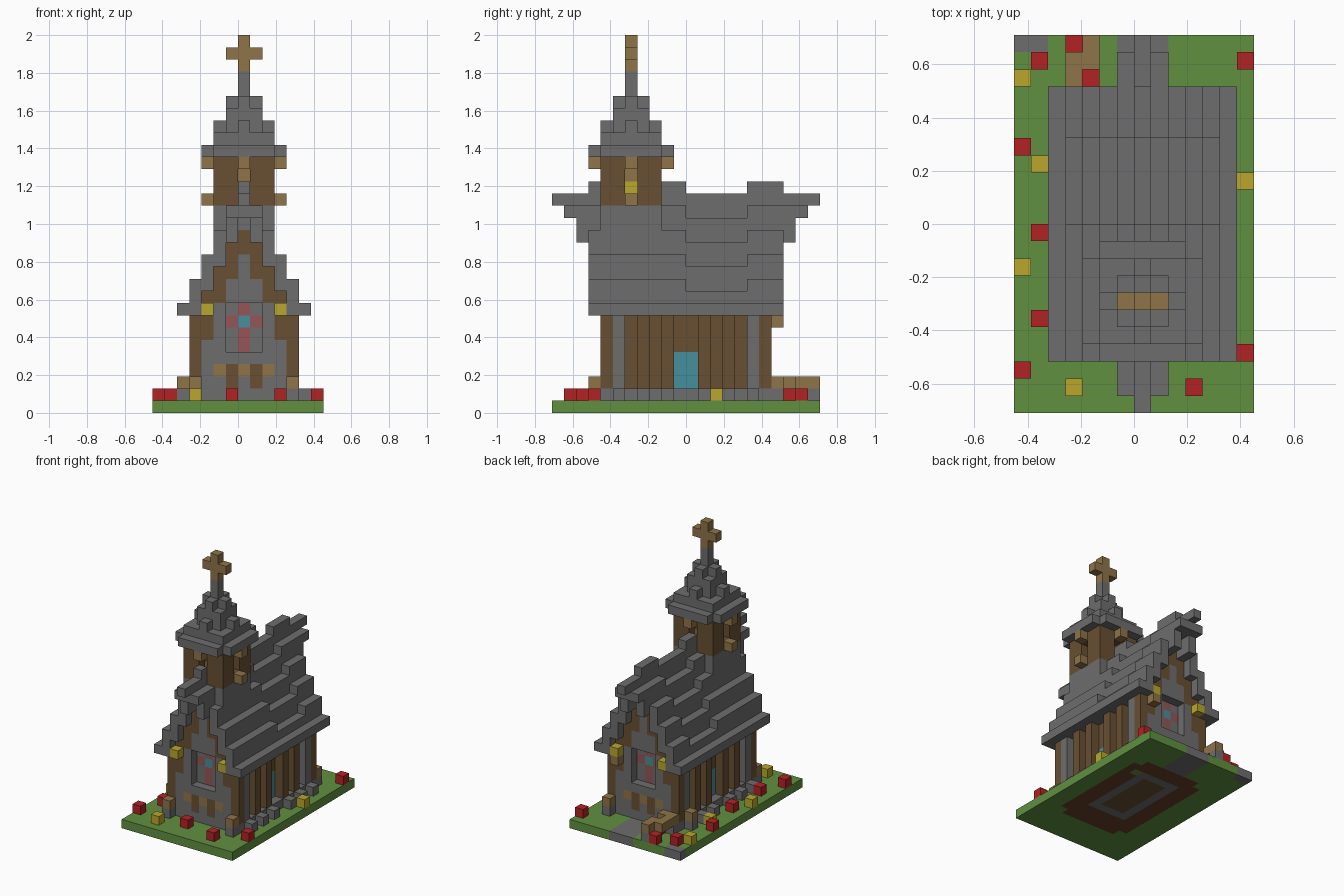
import bpy
from mathutils import Vector

if "Cube" in bpy.data.objects:
    bpy.data.objects.remove(bpy.data.objects["Cube"], do_unlink=True)

U = 2 / 31                      # size of one block
NX, NY = 14, 22                 # plot size in blocks
MID, LAST = 7, NY - 1           # middle column of the church, last row

COLORS = {
    "stone": (0.155, 0.155, 0.155),
    "grass": (0.117, 0.28, 0.051),
    "dark_wood": (0.14, 0.08, 0.032),
    "light_wood": (0.275, 0.174, 0.065),
    "red": (0.45, 0.016, 0.018),
    "yellow": (0.49, 0.39, 0.027),
    "teal_glass": (0.06, 0.28, 0.33),
    "rose_glass": (0.30, 0.09, 0.09),
    "soil": (0.13, 0.05, 0.02),
}
NAMES = list(COLORS)
MATERIALS = []
for name, rgb in COLORS.items():
    mat = bpy.data.materials.new(name)
    mat.use_nodes = True
    mat.diffuse_color = (*rgb, 1)
    bsdf = next(n for n in mat.node_tree.nodes if n.type == "BSDF_PRINCIPLED")
    bsdf.inputs["Base Color"].default_value = (*rgb, 1)
    bsdf.inputs["Roughness"].default_value = 0.9
    MATERIALS.append(mat)

cells = {}                      # block position -> (part, colour)


def span(v):
    return range(v[0], v[1] + 1) if isinstance(v, tuple) else (v,)


def fill(part, color, x, y, z):
    """Fill an inclusive range of blocks."""
    for i in span(x):
        for j in span(y):
            for k in span(z):
                cells[i, j, k] = (part, color)


def clear(x, y, z):
    for i in span(x):
        for j in span(y):
            for k in span(z):
                cells.pop((i, j, k), None)


def both(part, color, d, y, z):
    """Fill at the same distance left and right of the middle."""
    for s in (-1, 1):
        fill(part, color, MID + s * d, y, z)


# Ground, with the church footings and paths let into it
fill("ground", "grass", (0, NX - 1), (0, LAST), 0)
fill("ground", "soil", (3, 11), (4, 17), 0)
for corner in ((3, 4), (11, 4), (3, 17), (11, 17), (10, 15)):
    fill("ground", "grass", *corner, 0)
fill("ground", "stone", (5, 9), (7, 15), 0)
fill("ground", "dark_wood", (6, 8), (8, 14), 0)
fill("ground", "stone", (6, 8), (18, LAST), 0)
fill("ground", "stone", (0, 1), LAST, 0)

# Stone base with loose stones along the sides
fill("base", "stone", (3, 11), (4, 17), 1)
for j in (5, 7, 9, 12, 14, 16):
    both("base", "stone", 5, j, 1)

# Side walls: recessed boards, projecting posts, stone posts and a window
both("side_walls", "dark_wood", 3, (4, 17), (2, 7))
for j in (4, 7, 9, 12, 14, 17):
    both("side_walls", "dark_wood", 4, j, (2, 7))
for j in (5, 16):
    both("side_walls", "stone", 4, j, (2, 7))
both("side_windows", "teal_glass", 3, (10, 11), (2, 4))

# Stepped roof, one block lower between the ends
for d in range(6):
    top = 18 - 2 * d
    low = max(8, top - 2)
    for y, drop in (((3, 10), 0), ((11, 15), 1), ((16, 18), 0)):
        both("roof", "stone", d, y, (low, max(8, top - drop)))


def gable(flip):
    """One end wall; flip puts it at the back."""
    def row(j):
        return LAST - j if flip else j

    wall, front = row(4), row(3)
    # stone wall under stepped wooden rafters
    for d, top in enumerate((12, 10, 8, 8)):
        both("gable_wall", "stone", d, wall, (2, top))
    both("gable_wall", "dark_wood", 3, wall, (6, 7))
    for d, z in enumerate(((13, 15), (11, 13), (9, 11), 9)):
        both("gable_rafters", "dark_wood", d, wall, z)
    # recessed cross-shaped window
    clear((6, 8), wall, (5, 8))
    fill("gable_window", "stone", (6, 8), row(5), (5, 8))
    fill("gable_window", "rose_glass", MID, row(5), (5, 8))
    fill("gable_window", "rose_glass", (6, 8), row(5), 7)
    fill("gable_window", "teal_glass", MID, row(5), 7)
    # doors and their trim
    both("doors", "dark_wood", 1, wall, (2, 3))
    both("doors", "light_wood", 2, wall, 3)
    fill("doors", "light_wood", MID, wall, 3)
    # lanterns under the eaves and wooden posts on stones
    both("lanterns", "yellow", 3, front, 8)
    both("corner_posts", "stone", 4, front, 1)
    both("corner_posts", "light_wood", 4, front, 2)
    # ridge reaching outward
    for j in (0, 1, 2):
        fill("roof", "stone", MID, row(j), 17)
    for j in (1, 2):
        fill("roof", "stone", (6, 8), row(j), 16)
    both("roof", "stone", 1, row(2), (14, 15))


gable(False)
gable(True)
fill("beam_end", "light_wood", 10, 18, 7)

# Tower, centred on row TY
TY = 6


def slab(part, color, r, z, cut=False):
    """Square layer of the tower, optionally without its corners."""
    fill(part, color, (MID - r, MID + r), (TY - r, TY + r), z)
    if cut:
        for sx in (-r, r):
            for sy in (-r, r):
                clear(MID + sx, TY + sy, z)


def plus(part, color, r, z):
    fill(part, color, (MID - r, MID + r), TY, z)
    fill(part, color, MID, (TY - r, TY + r), z)


slab("tower_base", "stone", 2, (15, 16))
slab("tower_walls", "dark_wood", 2, (17, 20))
clear((6, 8), (5, 7), (18, 20))
clear(MID, (4, 8), (18, 19))
clear((5, 9), TY, (18, 19))
for j in (3, 9):
    fill("roof", "stone", MID, j, (17, 18))
    fill("tower_brackets", "light_wood", MID, j, 20)
both("tower_brackets", "light_wood", 3, TY, 17)
both("tower_brackets", "light_wood", 3, TY, 20)
fill("tower_lantern", "light_wood", MID, TY, (19, 20))
fill("tower_lantern", "yellow", MID, TY, 18)

# Spire and cross
slab("spire", "stone", 3, 21, cut=True)
slab("spire", "stone", 2, 22)
slab("spire", "stone", 1, (23, 24))
plus("spire", "stone", 2, 23)
plus("spire", "stone", 1, 25)
fill("spire", "stone", MID, TY, (26, 27))
fill("cross", "light_wood", MID, TY, (28, 30))
fill("cross", "light_wood", (6, 8), TY, 29)

# Bench behind the church
fill("bench", "light_wood", (3, 4), (18, LAST), 2)
clear(3, LAST, 2)
clear(4, 19, 2)
fill("bench", "stone", 4, LAST, 1)
fill("bench", "stone", 3, 18, 1)
fill("side_post", "stone", 2, 16, 1)
fill("side_post", "light_wood", 2, 16, 2)

# Flowers
for i, j in ((0, 2), (1, 5), (1, 10), (0, 15), (1, 20), (3, LAST), (4, 19),
             (13, 20), (13, 3), (10, 1), (6, 2)):
    fill("red_flowers", "red", i, j, 1)
for i, j in ((0, 8), (1, 14), (0, 19), (13, 13), (3, 1)):
    fill("yellow_flowers", "yellow", i, j, 1)

# Build each part from the outer faces of its blocks
AXES = [Vector((1, 0, 0)), Vector((0, 1, 0)), Vector((0, 0, 1))]
parts = {}
for pos, (part, color) in cells.items():
    parts.setdefault(part, []).append((pos, color))

for part, blocks in parts.items():
    index, faces, mats = {}, [], []
    for pos, color in blocks:
        for a in range(3):
            n, u, v = AXES[a], AXES[(a + 1) % 3], AXES[(a + 2) % 3]
            for side in (0, 1):
                step = n if side else -n
                if tuple(int(c) for c in Vector(pos) + step) in cells:
                    continue
                start = Vector(pos) + n * side
                quad = [start, start + u, start + u + v, start + v]
                if not side:
                    quad.reverse()
                faces.append([index.setdefault(tuple(p), len(index)) for p in quad])
                mats.append(NAMES.index(color))
    if not faces:
        continue
    verts = [((x - NX / 2) * U, (y - NY / 2) * U, z * U) for x, y, z in index]
    mesh = bpy.data.meshes.new(part)
    mesh.from_pydata(verts, [], faces)
    used = sorted(set(mats))
    for m in used:
        mesh.materials.append(MATERIALS[m])
    for poly, m in zip(mesh.polygons, mats):
        poly.material_index = used.index(m)
    mesh.update()
    bpy.context.collection.objects.link(bpy.data.objects.new(part, mesh))
